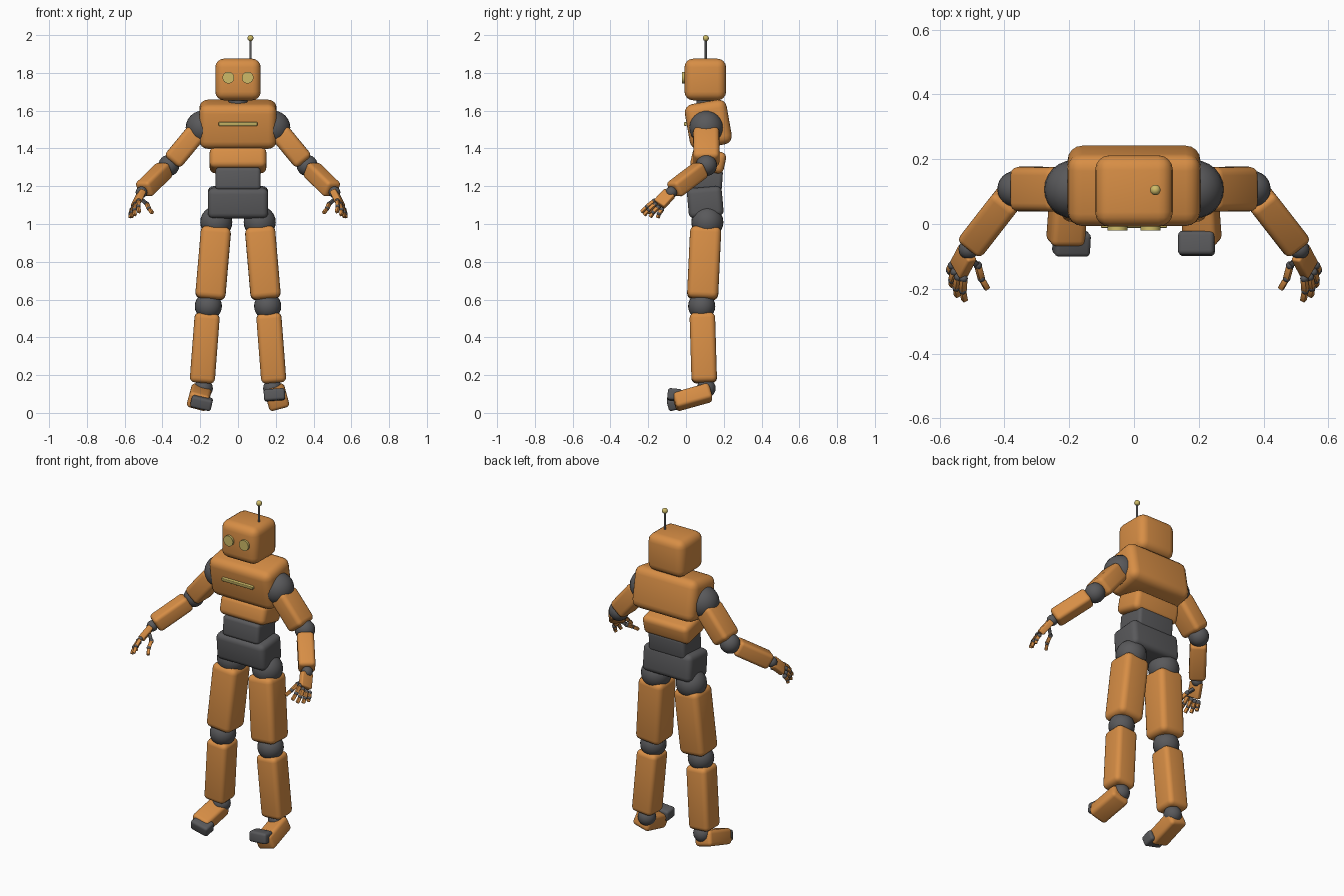
import bpy, bmesh, math
from mathutils import Vector, Matrix, Euler

if "Cube" in bpy.data.objects:
    bpy.data.objects.remove(bpy.data.objects["Cube"])


def material(name, rgb):
    m = bpy.data.materials.new(name)
    m.diffuse_color = (*rgb, 1)
    m.use_nodes = True
    m.node_tree.nodes["Principled BSDF"].inputs["Base Color"].default_value = m.diffuse_color
    return m


ORANGE = material("orange_shell", (0.68, 0.27, 0.06))
DARK = material("dark_joint", (0.1, 0.1, 0.105))
YELLOW = material("yellow_lamp", (0.62, 0.5, 0.14))


def finish(bm, name, mat, matrix):
    mesh = bpy.data.meshes.new(name)
    bm.transform(matrix)
    bm.to_mesh(mesh)
    bm.free()
    mesh.materials.append(mat)
    ob = bpy.data.objects.new(name, mesh)
    bpy.context.collection.objects.link(ob)
    bpy.ops.object.select_all(action='DESELECT')
    ob.select_set(True)
    bpy.context.view_layer.objects.active = ob
    bpy.ops.object.shade_smooth_by_angle(angle=math.radians(40))
    return ob


def rounded(size, bevel, segments=4):
    bm = bmesh.new()
    bmesh.ops.create_cube(bm, size=1, matrix=Matrix.Diagonal((*size, 1)))
    bmesh.ops.bevel(bm, geom=bm.edges[:], offset=bevel, segments=segments,
                    profile=0.5, affect='EDGES')
    return bm


def box(name, mat, centre, size, bevel, rot=(0, 0, 0)):
    e = Euler([math.radians(a) for a in rot])
    return finish(rounded(size, bevel), name, mat,
                  Matrix.Translation(centre) @ e.to_matrix().to_4x4())


def limb(name, mat, p, q, width, depth, bevel, side=(1, 0, 0), segments=4):
    """Rounded box running from p to q, its width lying along side."""
    p, q = Vector(p), Vector(q)
    z = (q - p).normalized()
    x = Vector(side)
    x = (x - z * x.dot(z)).normalized()
    rot = Matrix((x, z.cross(x), z)).transposed().to_4x4()
    return finish(rounded((width, depth, (q - p).length), bevel, segments),
                  name, mat, Matrix.Translation((p + q) / 2) @ rot)


def ball(name, mat, centre, r, seg=24):
    bm = bmesh.new()
    bmesh.ops.create_uvsphere(bm, u_segments=seg, v_segments=seg // 2, radius=r)
    return finish(bm, name, mat, Matrix.Translation(centre))


def rod(name, mat, centre, r, length, rot_x=0):
    bm = bmesh.new()
    bmesh.ops.create_cone(bm, cap_ends=True, segments=24, radius1=r, radius2=r, depth=length)
    return finish(bm, name, mat, Matrix.Translation(centre)
                  @ Matrix.Rotation(math.radians(rot_x), 4, 'X'))


# Head, neck and antenna
box("head", ORANGE, (0, 0.102, 1.765), (0.24, 0.22, 0.22), 0.045)
rod("neck", DARK, (0, 0.105, 1.645), 0.05, 0.08)
rod("antenna_rod", DARK, (0.066, 0.105, 1.92), 0.006, 0.12)
ball("antenna_tip", YELLOW, (0.066, 0.105, 1.984), 0.016)
for s in (-1, 1):
    rod("eye", YELLOW, (s * 0.051, -0.008, 1.775), 0.031, 0.024, 90)

# Torso blocks
box("chest", ORANGE, (0, 0.118, 1.528), (0.41, 0.225, 0.24), 0.045, (10, 0, 0))
box("chest_bar", YELLOW, (0, -0.001, 1.53), (0.205, 0.02, 0.02), 0.004, (10, 0, 0))
box("abdomen", ORANGE, (0, 0.118, 1.338), (0.30, 0.18, 0.115), 0.03, (-13, 0, 0))
box("waist", DARK, (0, 0.105, 1.235), (0.24, 0.175, 0.12), 0.02, (-4, 0, 0))
box("pelvis", DARK, (0, 0.102, 1.115), (0.32, 0.185, 0.16), 0.03, (5, 0, 0))

for s in (-1, 1):
    side = "left_" if s < 0 else "right_"

    def at(x, y, z):
        return (s * x, y, z)

    # Leg
    ball(side + "hip", DARK, at(0.115, 0.113, 1.01), 0.085)
    limb(side + "thigh", ORANGE, at(0.115, 0.105, 0.985), at(0.148, 0.087, 0.602), 0.16, 0.165, 0.032)
    ball(side + "knee", DARK, at(0.157, 0.083, 0.565), 0.072)
    limb(side + "shin", ORANGE, at(0.162, 0.086, 0.528), at(0.19, 0.097, 0.16), 0.133, 0.135, 0.027)
    ball(side + "ankle", DARK, at(0.183, 0.107, 0.13), 0.05)
    box(side + "foot", ORANGE, at(0.205, 0.035, 0.083), (0.11, 0.2, 0.088), 0.02, (16, -s * 15, 0))
    toe_z, roll, pitch = (0.095, -4, -6) if s > 0 else (0.055, 13, 14)
    box(side + "toe", DARK, at(0.193, -0.06, toe_z), (0.112, 0.075, 0.062), 0.014, (pitch, roll, 0))

    # Arm
    ball(side + "shoulder", DARK, at(0.187, 0.107, 1.51), 0.09)
    limb(side + "upper_arm", ORANGE, at(0.217, 0.107, 1.489), at(0.35, 0.108, 1.328),
         0.11, 0.138, 0.026)
    ball(side + "elbow", DARK, at(0.366, 0.108, 1.31), 0.056)
    limb(side + "forearm", ORANGE, at(0.386, 0.082, 1.291), at(0.502, -0.067, 1.178),
         0.092, 0.09, 0.02, at(1, 0.8, 0))
    ball(side + "wrist", DARK, at(0.511, -0.078, 1.168), 0.031, 16)

    # Hand
    spread = at(0.035, 0.04, -0.045)
    limb(side + "palm", ORANGE, at(0.512, -0.085, 1.165), at(0.542, -0.142, 1.104),
         0.072, 0.034, 0.008, spread)
    fingers = {
        "index": ((0.526, -0.168, 1.122), (0.523, -0.236, 1.062)),
        "middle": ((0.543, -0.164, 1.104), (0.546, -0.222, 1.046)),
        "ring": ((0.554, -0.148, 1.088), (0.562, -0.190, 1.036)),
        "little": ((0.562, -0.128, 1.076), (0.568, -0.150, 1.032)),
        "thumb": ((0.482, -0.128, 1.105), (0.453, -0.200, 1.058)),
    }
    for name, (a, b) in fingers.items():
        a, b = Vector(at(*a)), Vector(at(*b))
        mid = a.lerp(b, 0.5) + Vector(at(0.004, -0.004, 0))
        ball(side + name + "_knuckle", DARK, a, 0.013, 12)
        limb(side + name + "_base", ORANGE, a, mid, 0.02, 0.02, 0.004, spread, 2)
        ball(side + name + "_joint", DARK, mid, 0.012, 12)
        limb(side + name + "_tip", ORANGE, mid.lerp(b, 0.15), b, 0.018, 0.018, 0.004, spread, 2)
    # Link from palm to thumb
    limb(side + "thumb_root", DARK, at(0.51, -0.105, 1.13), at(0.482, -0.128, 1.105),
         0.018, 0.018, 0.004, spread, 2)
